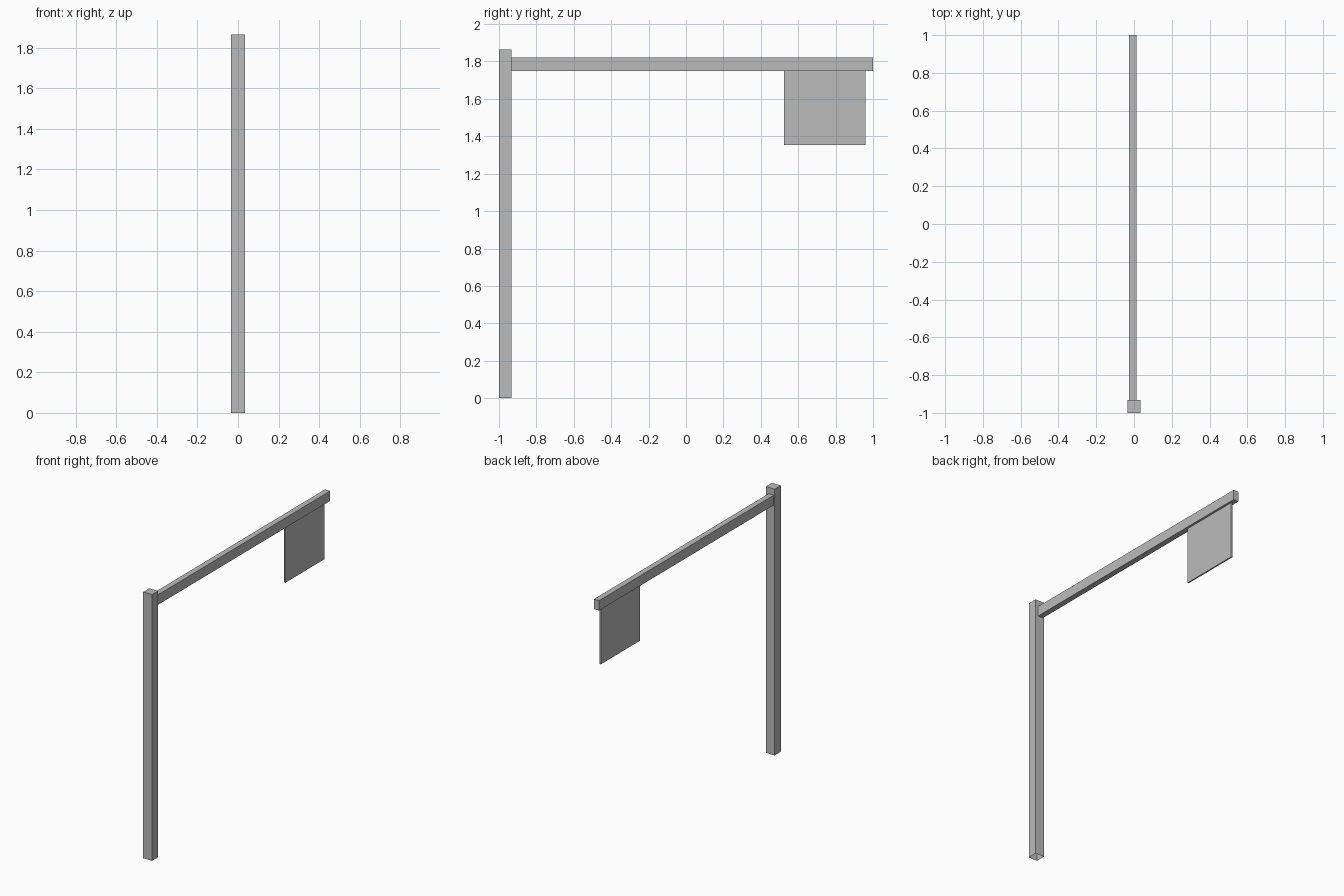
import bpy
import bmesh
from mathutils import Vector

cube = bpy.data.objects.get("Cube")
if cube:
    bpy.data.objects.remove(cube, do_unlink=True)

grey = bpy.data.materials.new("plain grey")
grey.use_nodes = True
colour = (0.5, 0.5, 0.5, 1)
grey.diffuse_color = colour
grey.node_tree.nodes["Principled BSDF"].inputs["Base Color"].default_value = colour


def box(name, low, high, open_bottom=False):
    """Flat-sided box between two corners, optionally without its underside."""
    low, high = Vector(low), Vector(high)
    bm = bmesh.new()
    bmesh.ops.create_cube(bm, size=1)
    for v in bm.verts:
        v.co = (low + high) / 2 + v.co * (high - low)
    if open_bottom:
        bm.normal_update()
        under = [f for f in bm.faces if f.normal.z < -0.5]
        bmesh.ops.delete(bm, geom=under, context="FACES")
    mesh = bpy.data.meshes.new(name)
    bm.to_mesh(mesh)
    bm.free()
    mesh.materials.append(grey)
    obj = bpy.data.objects.new(name, mesh)
    bpy.context.collection.objects.link(obj)
    return obj


# Upright post, hollow underneath
box("post", (-0.034, -1, 0), (0.034, -0.932, 1.864), open_bottom=True)
# Horizontal arm, set slightly off the post's centre line
box("arm", (-0.027, -0.932, 1.75), (0.013, 1, 1.82))
# Thin sign panel hanging below the arm's end
box("sign_panel", (-0.012, 0.525, 1.354), (-0.002, 0.959, 1.75))
